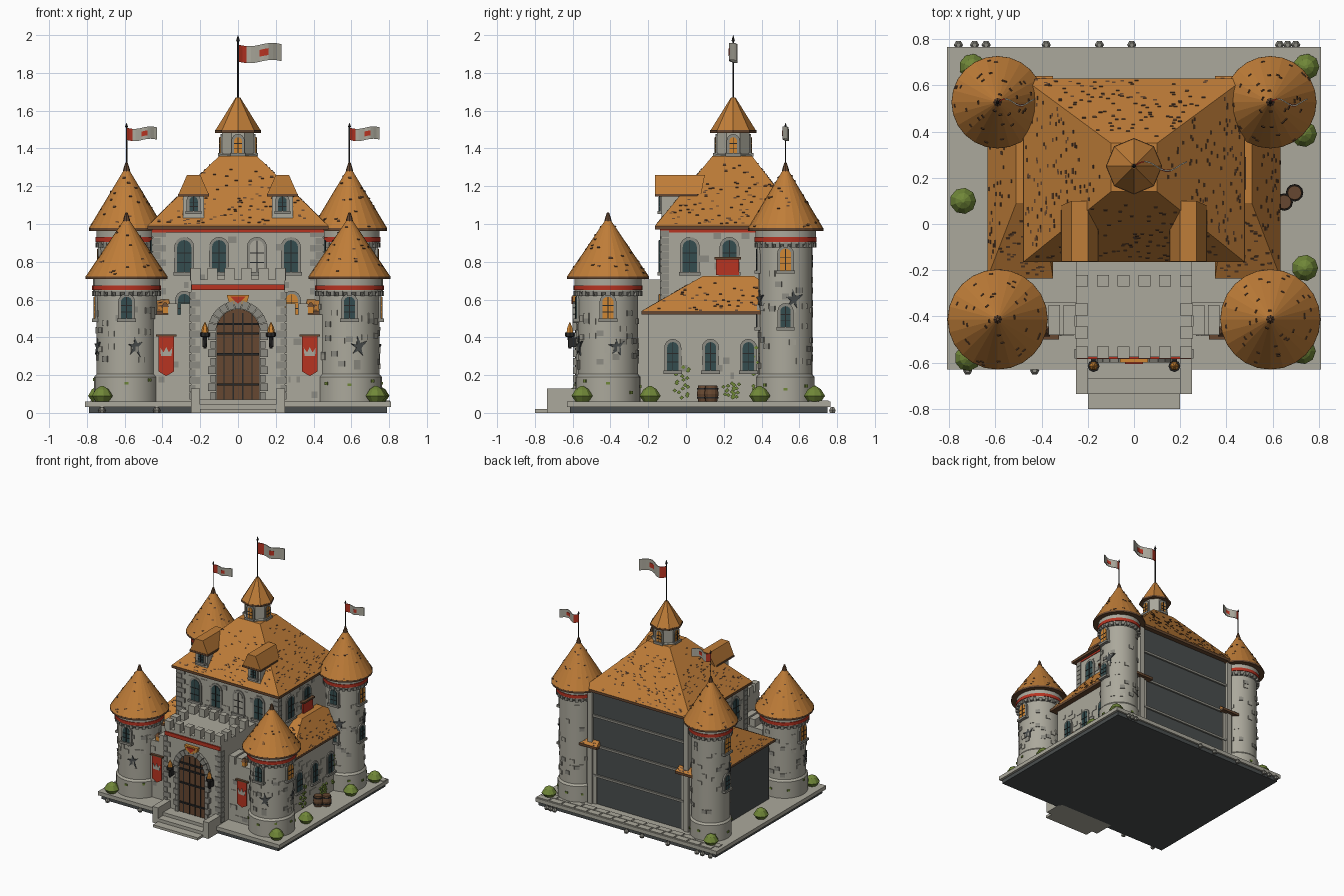
import bpy, bmesh, math, random
from mathutils import Matrix, Vector

if "Cube" in bpy.data.objects:
    bpy.data.objects.remove(bpy.data.objects["Cube"])

random.seed(4)
COLORS = {"stone": (.67, .66, .61), "trim_stone": (.55, .545, .51), "dark_grey": (.29, .305, .305),
          "roof_orange": (.75, .49, .22), "brown_wood": (.40, .28, .19), "red": (.72, .20, .13),
          "window_teal": (.20, .30, .31), "amber": (.82, .53, .20), "leaf_green": (.44, .53, .22),
          "iron": (.16, .16, .16)}
MATS = {}
for cname, c in COLORS.items():
    MATS[cname] = bpy.data.materials.new(cname)
    MATS[cname].diffuse_color = (*[((v + .055) / 1.055) ** 2.4 for v in c], 1)
I4 = Matrix.Identity(4)


def at(x, y, z=0, deg=0):
    """Placement frame; deg 0 faces the front, 90 faces right."""
    return Matrix.Translation((x, y, z)) @ Matrix.Rotation(math.radians(deg), 4, 'Z')


class Part:
    def __init__(self):
        self.bm, self.used = bmesh.new(), []

    def face(self, mat, verts):
        if mat not in self.used:
            self.used.append(mat)
        self.bm.faces.new(verts).material_index = self.used.index(mat)

    def loft(self, mat, rings, M=I4):
        vs = [[self.bm.verts.new(M @ Vector(p)) for p in r] for r in rings]
        n = len(vs[0])
        for a, b in zip(vs, vs[1:]):
            for i in range(n):
                self.face(mat, (a[i], a[(i + 1) % n], b[(i + 1) % n], b[i]))
        self.face(mat, vs[0][::-1])
        self.face(mat, vs[-1])

    def box(self, mat, x0, x1, y0, y1, z0, z1, M=I4):
        self.frustum(mat, (x0, x1, y0, y1), z0, (x0, x1, y0, y1), z1, M)

    def frustum(self, mat, r0, z0, r1, z1, M=I4):
        self.loft(mat, [[(r[0], r[2], z), (r[1], r[2], z), (r[1], r[3], z), (r[0], r[3], z)]
                        for r, z in ((r0, z0), (r1, z1))], M)

    def prism(self, mat, pts, y0, y1, M=I4):
        self.loft(mat, [[(x, y, z) for x, z in pts] for y in (y0, y1)], M)

    def lathe(self, mat, prof, n, M=I4, off=0):
        self.loft(mat, [[(r * math.cos((i + off) * math.tau / n), r * math.sin((i + off) * math.tau / n), z)
                         for i in range(n)] for r, z in prof], M)

    def tiles(self, quad, count, mat="brown_wood"):
        """Scatter small thin tiles over a sloped quad (bottom edge first)."""
        a, b, c, d = map(Vector, quad)
        u = (b - a).normalized()
        n = u.cross(d - a).normalized()
        v = n.cross(u)
        for _ in range(count):
            s, t = random.uniform(.03, .97), 1 - math.sqrt(random.uniform(.01, .94))
            p = a.lerp(b, s).lerp(d.lerp(c, s), t)
            M = Matrix.Translation(p) @ Matrix((u, v, n)).transposed().to_4x4()
            self.box(mat, -.008, .008, -.004, .004, -.002, .004, M)

    def done(self, name, smooth=False):
        bmesh.ops.recalc_face_normals(self.bm, faces=self.bm.faces)
        me = bpy.data.meshes.new(name)
        self.bm.to_mesh(me)
        for m in self.used:
            me.materials.append(MATS[m])
        ob = bpy.data.objects.new(name, me)
        bpy.context.collection.objects.link(ob)
        if smooth:
            bpy.context.view_layer.objects.active = ob
            ob.select_set(True)
            bpy.ops.object.shade_smooth_by_angle(angle=math.radians(30))
            ob.select_set(False)


def arch(w, h, n=8):
    r = w / 2
    return [(-r, 0), (r, 0)] + [(r * math.cos(i * math.pi / n), h - r + r * math.sin(i * math.pi / n))
                                for i in range(n + 1)]


def window(name, M, w=.075, h=.17, glass="window_teal", depth=.03):
    p = Part()
    p.prism("trim_stone", [(x, z - .006) for x, z in arch(w + .03, h + .022)], -.008, depth, M)
    p.prism(glass, arch(w, h), -.012, 0, M)
    p.box("iron", -.002, .002, -.015, 0, 0, h - .002, M)
    for f in (.3, .6):
        p.box("iron", -w / 2, w / 2, -.015, 0, h * f - .002, h * f + .002, M)
    p.box("trim_stone", -w / 2 - .02, w / 2 + .02, -.022, depth, -.018, 0, M)
    p.done(name)


def bricks(name, M, w, h, count):
    p = Part()
    for _ in range(count):
        x, z, l = random.uniform(-w / 2, w / 2 - .05), int(random.uniform(0, h / .04)) * .04, random.uniform(.03, .06)
        p.box(random.choice(("stone", "stone", "trim_stone")), x, x + l, -.004, .01, z, z + .033, M)
    p.done(name)


def flag(name, x, y, z, length, h):
    p = Part()
    n = 10
    pos = lambda i: (x + length * i / n, y + .02 * length / .22 * math.sin(i * .75), z - .1 * h * math.sin(i * .6))
    for i in range(n):
        (xa, ya, za), (xb, yb, zb) = pos(i), pos(i + 1)
        for mat, k0, k1, t in [("red" if i < 2 else "stone", 0, 1, .003)] + ([("red", .3, .7, .005)] if i in (5, 6) else []):
            p.loft(mat, [[(X, Y - t, Z + k0 * h), (X, Y + t, Z + k0 * h), (X, Y + t, Z + k1 * h), (X, Y - t, Z + k1 * h)]
                         for X, Y, Z in ((xa, ya, za), (xb, yb, zb))])
    p.done(name)


# Ground slab with paving along the back, and entrance steps
p = Part()
p.box("dark_grey", -.79, .79, -.615, .75, 0, .035)
p.box("stone", -.81, .81, -.63, .765, .03, .06)
for i in range(14):
    for j in range(2):
        x = -.78 + i * .112 + j * .03
        p.box("stone", x, x + .1, .65 + j * .055, .7 + j * .055, .05, .065)
p.done("ground_slab")
p = Part()
for y, z in ((-.8, .02), (-.735, .045), (-.67, .07)):
    p.box("stone", -.2, .2, y, -.57, 0, z)
for s in (-1, 1):
    p.box("stone", *sorted((s * .2, s * .25)), -.735, -.57, 0, .13)
p.done("entrance_steps")

# Keep walls with dark open back
p = Part()
p.box("stone", -.45, .45, -.13, .585, .06, .98)
p.box("dark_grey", -.42, .42, .58, .592, .06, .97)
for s in (-1, 1):
    p.box("stone", *sorted((s * .41, s * .45)), .58, .615, .06, .97)
    for k in range(11):
        p.box("trim_stone", *sorted((s * .457, s * (.41 if k % 2 else .38))), -.137, -.09, .55 + k * .038, .585 + k * .038)
for z in (.28, .52, .76):
    p.box("trim_stone", -.42, .42, .58, .605, z, z + .018)
p.box("red", -.455, .455, -.138, .5, .955, .972)
p.done("keep_walls")
bricks("keep_front_bricks", at(0, -.13, .66), .8, .28, 30)
bricks("keep_right_bricks", at(.45, .14, .72, 90), .5, .22, 12)
bricks("keep_left_bricks", at(-.45, .14, .72, -90), .5, .22, 12)
for i, x in enumerate((-.285, -.1, .28)):
    window(f"keep_front_window_{i}", at(x, -.13, .745))
window("blocked_window", at(.1, -.13, .745), glass="stone")
for i, x in enumerate((-.285, .285)):
    window(f"keep_lower_window_{i}", at(x, -.13, .52), .065, .11, ("window_teal", "amber")[i])
for s in (-1, 1):
    for i, y in enumerate((.02, .23)):
        window(f"keep_side_window_{s}_{i}", at(s * .45, y, .745, s * 90))
p = Part()
p.box("red", .46, .475, .16, .28, .73, .815)
p.box("brown_wood", .45, .485, .15, .29, .812, .825)
p.done("balcony_cloth")


def hip_roof(name, r0, z0, r1, z1, count):
    p = Part()
    p.box("brown_wood", *r0, z0 - .015, z0 + .005)
    p.frustum("roof_orange", r0, z0 + .004, r1, z1)
    lo = [(r0[i], r0[j], z0) for i, j in ((0, 2), (1, 2), (1, 3), (0, 3))]
    hi = [(r1[i], r1[j], z1) for i, j in ((0, 2), (1, 2), (1, 3), (0, 3))]
    for i in range(4):
        k = (i + 1) % 4
        p.tiles((lo[i], lo[k], hi[k], hi[i]), count)
    p.done(name)


hip_roof("keep_roof", (-.48, .48, -.165, .63), .985, (-.1, .1, .14, .35), 1.36, 110)

# Side wings with hipped roofs; the left wing has a dark open side
for s, side in ((1, "right"), (-1, "left")):
    p = Part()
    p.box("stone", *sorted((s * .38, s * .59)), -.2, .6, .06, .53)
    if s < 0:
        p.box("dark_grey", -.6, -.58, -.2, .45, .06, .53)
    p.done(f"{side}_wing_walls")
    hip_roof(f"{side}_wing_roof", (*sorted((s * .35, s * .635)),  -.235, .64), .535,
             (*sorted((s * .4, s * .51)), .09, .36), .725, 45)
bricks("right_wing_bricks", at(.59, .08, .1, 90), .5, .4, 22)
for i, y in enumerate((-.07, .13, .33)):
    window(f"wing_window_{i}", at(.59, y, .225, 90), .06, .15)

# Dormers
for s in (-1, 1):
    x = s * .235
    p = Part()
    p.box("stone", x - .055, x + .055, -.13, .1, 1.03, 1.16)
    p.box("brown_wood", x - .082, x + .082, -.165, .06, 1.145, 1.16)
    p.frustum("roof_orange", (x - .08, x + .08, -.163, .08), 1.158, (x - .035, x + .035, -.163, .1), 1.26)
    p.done(f"dormer_{s}")
    window(f"dormer_window_{s}", at(x, -.13, 1.07), .045, .075)

# Round corner towers
for s, side in ((-1, "left"), (1, "right")):
    for pos, y, r, zt, ro, h, n in (("front", -.413, .16, .72, .217, .30, 24), ("back", .527, .142, .975, .2, .31, 24)):
        M = at(s * .59, y)
        name = f"{pos}_{side}_tower"
        p = Part()
        p.lathe("stone", [(r + .012, .06), (r + .012, .19), (r, .205), (r, zt - .1), (r + .018, zt - .08), (r + .018, zt)], 24, M)
        p.lathe("red", [(r + .023, zt - .07), (r + .023, zt - .045)], 24, M)
        p.done(f"{name}_wall", True)
        p = Part()
        for k in range(24):
            a = at(s * .59, y, 0, k * 15)
            p.box("trim_stone", -.012, .012, -r - .022, -r + .01, zt - .1, zt - .074, a)
            for _ in range(2):
                z = random.uniform(.22, zt - .16)
                p.box(random.choice(("stone", "trim_stone")), -.018, .018, -r - .004, -r + .02, z, z + .03, a)
            if k % 3 == 0:
                z = random.uniform(.1, .17)
                p.box("leaf_green", -.01, .01, -r - .017, -r, z, z + .015, a)
        p.done(f"{name}_stonework")
        p = Part()
        p.lathe("brown_wood", [(ro, zt - .012), (ro, zt + .003)], n, M)
        p.lathe("roof_orange", [(ro, zt + .002), (.015, zt + h)], n, M)
        for k in range(0, n, 2):
            a, b = (M @ Matrix.Rotation((k + e) * math.tau / n, 4, 'Z') for e in (0, 1))
            p.tiles((a @ Vector((ro, 0, zt)), b @ Vector((ro, 0, zt)),
                     b @ Vector((.015, 0, zt + h)), a @ Vector((.015, 0, zt + h))), 3)
        p.lathe("brown_wood", [(.022, zt + h - .02), (.016, zt + h + .01), (.006, zt + h + .04)], 8, M)
        if pos == "back":
            p.lathe("iron", [(.004, zt + h), (.004, 1.51), (.008, 1.515), (.001, 1.535)], 6, M)
            flag(f"{name}_flag", s * .59, y, 1.445, .16, .065)
        p.done(f"{name}_roof")
        for deg, glass in ((0, "window_teal"), (s * 90, "amber")):
            d = at(s * .59, y, 0, deg)
            window(f"{name}_window_{deg}", d @ at(0, -r, zt - .22), .06, .115, glass)
            if pos == "back":
                window(f"{name}_low_window_{deg}", d @ at(0, -r, .455), .055, .11)
            # Jagged wall damage
            p = Part()
            z = .35 if pos == "front" else .6
            pts = [((.055 if k % 2 else .02) * math.cos(k * .571) * random.uniform(.7, 1.1),
                    z + (.055 if k % 2 else .02) * math.sin(k * .571) * random.uniform(.7, 1.1)) for k in range(11)]
            p.prism("dark_grey", pts, -r - .004, -r + .03, d @ at(0, 0, 0, 18))
            p.done(f"{name}_crack_{deg}")

# Cupola with central flag
M = at(0, .25)
p = Part()
p.lathe("stone", [(.105, 1.32), (.105, 1.365), (.092, 1.37), (.092, 1.5)], 8, M, .5)
p.lathe("brown_wood", [(.122, 1.483), (.122, 1.497)], 8, M)
p.lathe("roof_orange", [(.12, 1.496), (.012, 1.67)], 8, M)
p.lathe("iron", [(.005, 1.66), (.005, 1.965), (.01, 1.97), (.001, 2)], 6, M)
p.done("cupola")
for k in range(4):
    window(f"cupola_window_{k}", M @ at(0, 0, 0, k * 90) @ at(0, -.085, 1.375), .04, .085, "amber")
flag("cupola_flag", 0, .25, 1.86, .23, .09)

# Gatehouse with battlements, flanked by low curtain walls
p = Part()
p.box("stone", -.25, .25, -.575, -.13, .06, .705)
p.box("red", -.247, .247, -.585, -.57, .65, .68)
for i in range(6):
    x = -.225 + i * .09
    p.box("stone", x - .026, x + .026, -.582, -.53, .7, .768)
    p.box("stone", x - .026, x + .026, -.27, -.22, .7, .768)
for s in (-1, 1):
    for y in (-.47, -.37):
        p.box("stone", *sorted((s * .2, s * .255)), y - .026, y + .026, .7, .768)
    for k in range(14):
        p.box("trim_stone", *sorted((s * .257, s * (.225 if k % 2 else .2))), -.582, -.54, .07 + k * .041, .107 + k * .041)
    p.box("stone", *sorted((s * .25, s * .45)), -.48, -.34, .06, .52)
    for x in (.28, .345):
        p.box("stone", *sorted((s * (x - .025), s * (x + .025))), -.48, -.35, .52, .58)
    p.box("amber", s * .385 - .015, s * .385 + .015, -.48, -.45, .525, .56)
    p.frustum("brown_wood", (s * .385 - .022, s * .385 + .022, -.487, -.443), .56, (s * .385 - .005, s * .385 + .005, -.47, -.46), .585)
p.done("gatehouse")
for s in (-1, 1):
    bricks(f"curtain_bricks_{s}", at(s * .35, -.48, .08), .18, .42, 10)

# Arched gate, voussoirs, iron bands and portcullis
p = Part()
p.prism("brown_wood", arch(.23, .48, 16), -.583, -.56, at(0, 0, .07))
for k in range(11):
    a0, a1 = (math.pi * (k + e) / 11 for e in (.04, .96))
    p.prism("trim_stone", [(r * math.cos(a), .435 + r * math.sin(a)) for r, a in ((.117, a0), (.16, a0), (.16, a1), (.117, a1))], -.6, -.56)
for s in (-1, 1):
    for k in range(8):
        p.box("trim_stone", *sorted((s * .117, s * (.16 if k % 2 else .145))), -.597, -.56, .07 + k * .045, .111 + k * .045)
for x in (-.075, -.025, .025, .075):
    p.box("iron", x - .003, x + .003, -.588, -.57, .07, .53)
for z in (.15, .31, .42, .47):
    p.box("iron", -.11, .11, -.592, -.57, z - .006, z + .006)
p.prism("amber", [(-.06, .625), (-.05, .59), (0, .565), (.05, .59), (.06, .625)], -.6, -.57)
p.prism("red", [(-.04, .615), (0, .577), (.04, .615)], -.606, -.57)
p.done("gate")

for s in (-1, 1):
    # Hanging banner with a crown, and wall torch
    p = Part()
    x = s * .38
    p.prism("red", [(x - .042, .41), (x - .042, .22), (x, .195), (x + .042, .22), (x + .042, .41)], -.494, -.486)
    p.prism("stone", [(x - .028, .3), (x + .028, .3), (x + .032, .345), (x + .014, .32), (x, .35), (x - .014, .32), (x - .032, .345)], -.498, -.49)
    p.box("brown_wood", x - .055, x + .055, -.5, -.478, .405, .415)
    p.done(f"banner_{s}")
    p = Part()
    T = at(s * .175, -.615)
    p.box("iron", -.012, .012, -.005, .04, .35, .4, T)
    p.lathe("iron", [(.008, .34), (.012, .4), (.026, .405), (.026, .425)], 8, T)
    p.lathe("amber", [(.02, .425), (.016, .45), (.002, .48)], 6, T)
    p.done(f"torch_{s}")

# Barrels, bushes, rocks and creeping vines
for i, (x, y) in enumerate(((.695, .135), (.65, .095))):
    p = Part()
    p.lathe("brown_wood", [(.03, .06), (.038, .1), (.03, .145)], 12, at(x, y))
    for z in (.075, .125):
        p.lathe("iron", [(.037, z), (.037, z + .008)], 12, at(x, y))
    p.done(f"barrel_{i}")
for i, (x, y) in enumerate(((-.74, .1), (-.7, .68), (.745, .68), (.735, .39), (.74, -.19), (-.72, -.58), (.73, -.55))):
    p = Part()
    p.lathe("leaf_green", [(.035, .06), (.057, .09), (.035, .125), (.008, .142)], 9, at(x, y))
    p.done(f"bush_{i}")
p = Part()
for x in (-.76, -.69, -.64, -.38, -.15, -.01, .63, .665, .7):
    p.lathe("trim_stone", [(.015, 0), (.02, .014), (.01, .03)], 6, at(x, .775))
for x in (-.72, -.43):
    p.lathe("trim_stone", [(.015, 0), (.02, .014), (.01, .03)], 6, at(x, -.635))
p.done("rocks")
p = Part()
for y0, top in ((-.02, .25), (.24, .16), (.38, .36)):
    for k in range(18):
        y, z = y0 + .035 * math.sin(k * 1.3) + random.uniform(-.01, .01), .08 + (top - .08) * k / 18
        p.prism("leaf_green", [(-.012, z), (0, z - .009), (.012, z), (0, z + .012)], -.01, .002, at(.59, y, 0, 90))
p.done("vines")

for m in bpy.data.materials:
    if m.users and not m.is_grease_pencil:
        m.use_nodes = True
        m.node_tree.nodes["Principled BSDF"].inputs["Base Color"].default_value = m.diffuse_color
